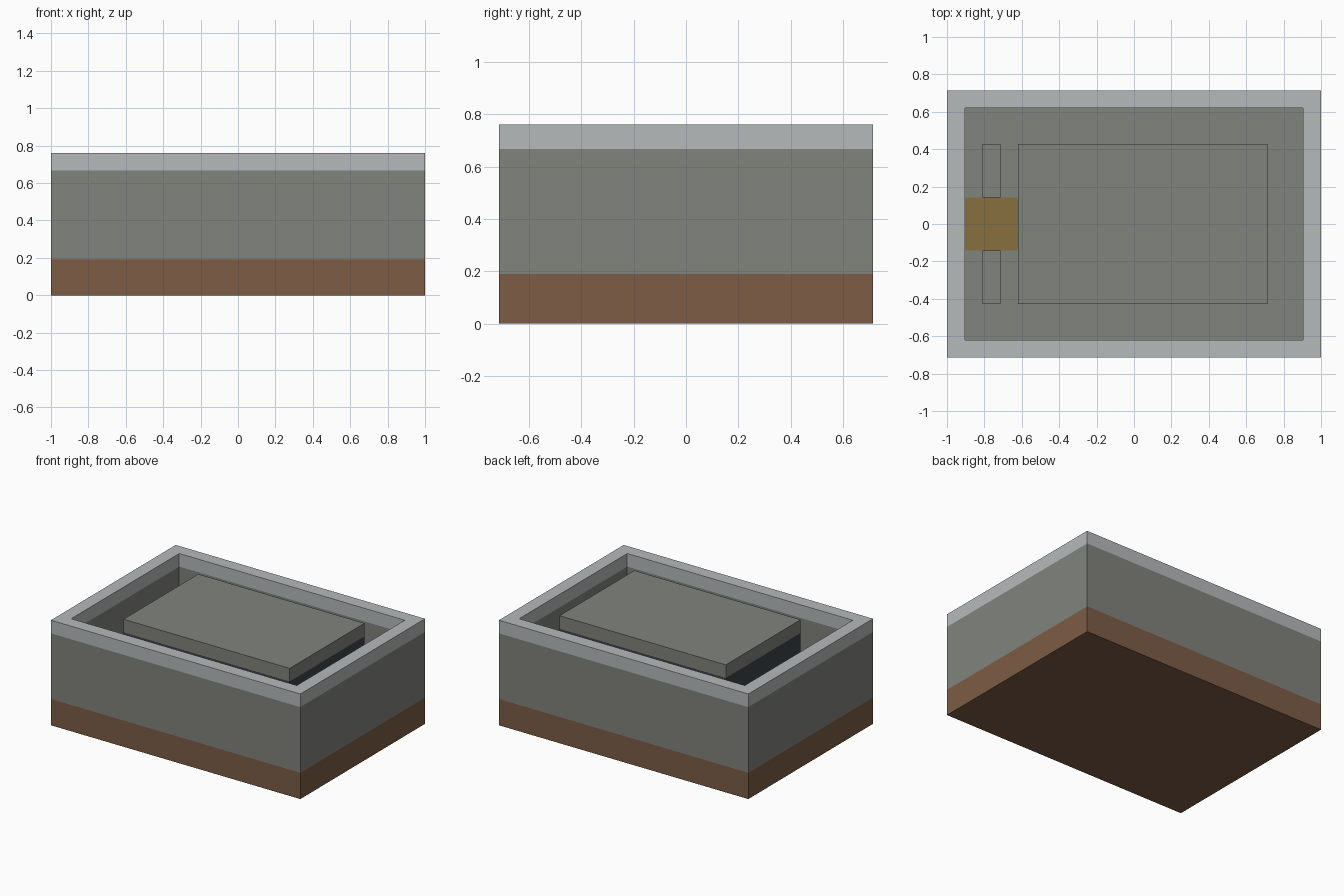
import bpy
import bmesh

cube = bpy.data.objects.get("Cube")
if cube:
    bpy.data.objects.remove(cube, do_unlink=True)

U = 2 / 21  # one block; the model is 21 x 15 x 8 blocks


def material(name, hex_rgb):
    def linear(c):
        c /= 255
        return c / 12.92 if c < 0.04045 else ((c + 0.055) / 1.055) ** 2.4
    rgb = [linear(c) for c in bytes.fromhex(hex_rgb)]
    m = bpy.data.materials.new(name)
    m.use_nodes = True
    m.diffuse_color = (*rgb, 1)
    m.node_tree.nodes["Principled BSDF"].inputs["Base Color"].default_value = (*rgb, 1)
    return m


soil = material("brown_soil", "7d5c46")
stone = material("grey_stone", "81837d")
trim = material("pale_stone", "b6babb")
wood = material("ochre_wood", "87703f")
dark = material("dark_slate", "3c424a")


def stacked_rings(name, x, y, rings, mats, rule):
    """Loft rectangles given as (inset, height) in blocks, cap both ends and
    pick each face's material from its middle height and upward direction."""
    bm = bmesh.new()
    loops = []
    for inset, z in rings:
        x0, x1, y0, y1 = x[0] + inset, x[1] - inset, y[0] + inset, y[1] - inset
        loops.append([bm.verts.new((px * U, py * U, z * U))
                      for px, py in ((x0, y0), (x1, y0), (x1, y1), (x0, y1))])
    for a, b in zip(loops, loops[1:]):
        for i in range(4):
            j = (i + 1) % 4
            bm.faces.new((a[i], a[j], b[j], b[i]))
    bm.faces.new(loops[0][::-1])
    bm.faces.new(loops[-1])
    bm.normal_update()
    for f in bm.faces:
        f.material_index = rule(f.calc_center_median().z / U, f.normal.z)
    mesh = bpy.data.meshes.new(name)
    bm.to_mesh(mesh)
    bm.free()
    for m in mats:
        mesh.materials.append(m)
    obj = bpy.data.objects.new(name, mesh)
    bpy.context.collection.objects.link(obj)
    return obj


def wall_rule(z, up):
    if z > 7:
        return 2
    return 1 if z >= 2 or up > 0.5 else 0


# Soil base, courtyard floor and perimeter wall with its pale top course
stacked_rings("perimeter_wall", (-10.5, 10.5), (-7.5, 7.5),
              [(0, 0), (0, 2), (0, 7), (0, 8), (1, 8), (1, 7), (1, 2)],
              [soil, stone, trim], wall_rule)

# Central block: dark walls under a stone roof slab
stacked_rings("central_building", (-6.5, 7.5), (-4.5, 4.5),
              [(0, 2), (0, 7), (0, 8)], [dark, stone],
              lambda z, up: 1 if z > 7 else 0)

# Low walls flanking the path
for side, y in (("left", (1.5, 4.5)), ("right", (-4.5, -1.5))):
    stacked_rings(side + "_low_wall", (-8.5, -7.5), y,
                  [(0, 2), (0, 4)], [stone], lambda z, up: 0)

# Path from the perimeter wall to the building
stacked_rings("path", (-9.5, -6.5), (-1.5, 1.5),
              [(0, 2), (0, 2.05)], [wood], lambda z, up: 0)
